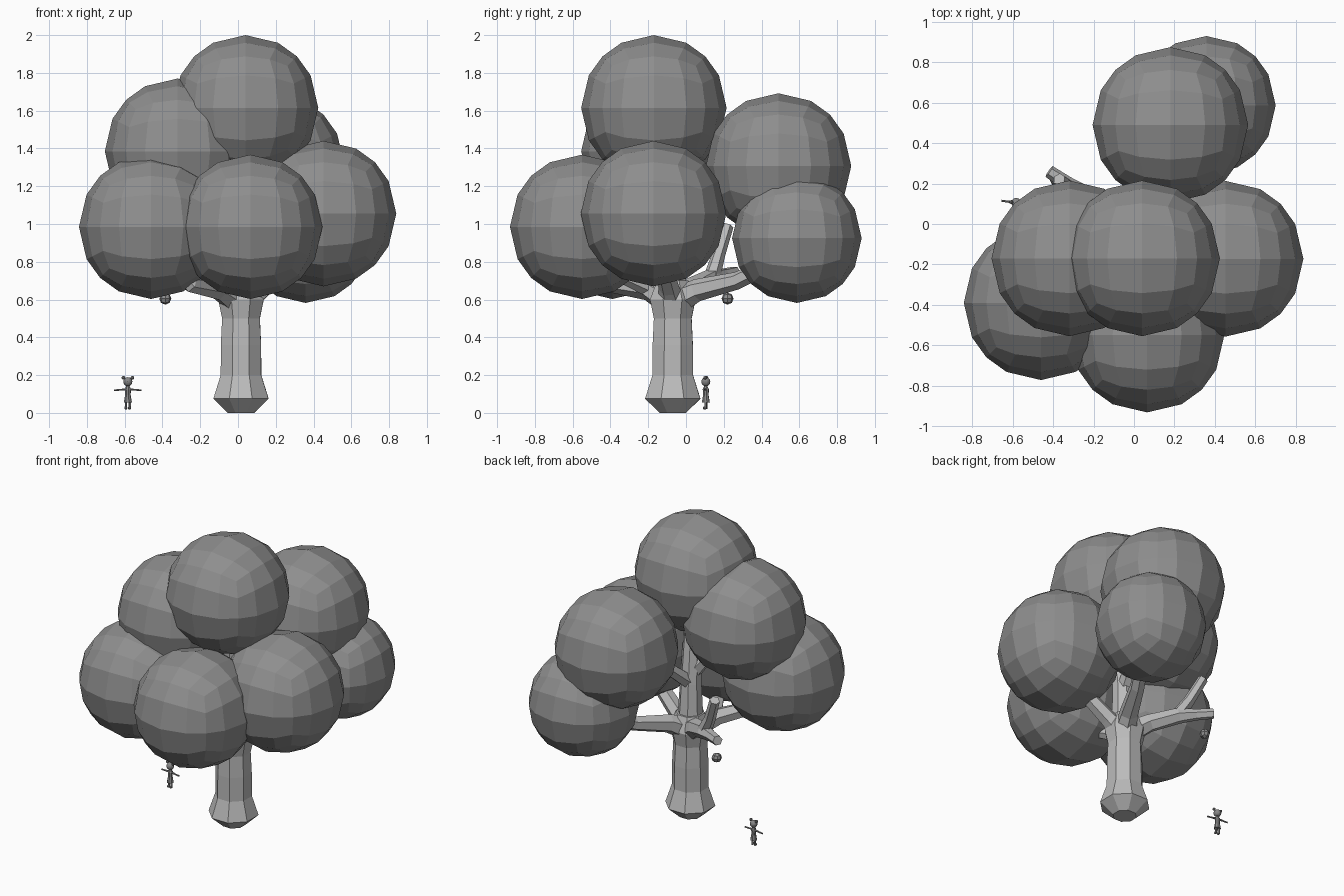
import bpy, bmesh, math
from mathutils import Vector, Matrix

if "Cube" in bpy.data.objects:
    bpy.data.objects.remove(bpy.data.objects["Cube"])


def material(name, v):
    m = bpy.data.materials.new(name)
    m.diffuse_color = (v, v, v, 1)
    m.use_nodes = True
    m.node_tree.nodes["Principled BSDF"].inputs["Base Color"].default_value = m.diffuse_color
    return m


LEAF = material("leaf grey", 0.27)
BARK = material("bark light grey", 0.5)
FIGURE = material("figure grey", 0.25)


def finish(bm, name, mat):
    bmesh.ops.recalc_face_normals(bm, faces=bm.faces)
    me = bpy.data.meshes.new(name)
    bm.to_mesh(me)
    bm.free()
    me.materials.append(mat)
    ob = bpy.data.objects.new(name, me)
    bpy.context.collection.objects.link(ob)
    return ob


def ball(name, centre, r, mat, cuts=3):
    """Cube with an even grid, pushed out to a sphere."""
    bm = bmesh.new()
    bmesh.ops.create_cube(bm, size=2)
    bmesh.ops.subdivide_edges(bm, edges=bm.edges[:], cuts=cuts, use_grid_fill=True)
    for v in bm.verts:
        v.co = v.co.normalized() * r + Vector(centre)
    return finish(bm, name, mat)


def tube(name, path, mat, sides=6):
    """Faceted tube through (x, y, z, radius) points."""
    bm = bmesh.new()
    pts = [Vector(p[:3]) for p in path]
    rings = []
    for i, p in enumerate(pts):
        d = pts[min(i + 1, len(pts) - 1)] - pts[max(i - 1, 0)]
        a = d.cross(Vector((0.01, 1, 0)))
        a.normalize()
        b = d.normalized().cross(a)
        r = path[i][3]
        rings.append([bm.verts.new(p + r * (a * math.cos(t) + b * math.sin(t)))
                      for t in (2 * math.pi * (k + 0.5) / sides for k in range(sides))])
    for lo, hi in zip(rings, rings[1:]):
        for k in range(sides):
            n = (k + 1) % sides
            bm.faces.new((lo[k], lo[n], hi[n], hi[k]))
    bm.faces.new(rings[0])
    bm.faces.new(rings[-1])
    return finish(bm, name, mat)


# Foliage: seven big faceted balls
clumps = {
    "top": (0.04, -0.17, 1.615, 0.385),
    "front": (0.065, -0.55, 0.985, 0.382),
    "front_left": (-0.46, -0.39, 0.985, 0.382),
    "left": (-0.32, -0.17, 1.385, 0.385),
    "right": (0.453, -0.172, 1.055, 0.385),
    "back": (0.18, 0.49, 1.307, 0.385),
    "back_low": (0.358, 0.587, 0.925, 0.343),
}
for name, (x, y, z, r) in clumps.items():
    ball("foliage_" + name, (x, y, z), r, LEAF)

# Trunk with a flared foot
X, Y = 0.016, -0.07
tube("trunk", [(X, Y, 0.0, 0.075), (X, Y, 0.075, 0.158), (X, Y, 0.2, 0.116),
               (X, Y, 0.36, 0.115), (X, Y, 0.5, 0.108), (X, Y, 0.6, 0.13),
               (X, Y, 0.7, 0.09)], BARK, 8)

# Central leader and limbs running into the foliage
tube("leader", [(X, Y, 0.6, 0.085), (0.02, -0.08, 0.9, 0.068),
                (0.035, -0.13, 1.4, 0.05)], BARK, 8)
limbs = {
    "front_left": [(X, Y, 0.58, 0.08), (-0.1, -0.2, 0.65, 0.055),
                   (-0.25, -0.4, 0.68, 0.045), (-0.4, -0.42, 0.85, 0.035)],
    "front": [(-0.08, -0.2, 0.66, 0.045), (0.02, -0.4, 0.75, 0.035)],
    "right": [(X, Y, 0.57, 0.08), (0.13, -0.09, 0.66, 0.055),
              (0.32, -0.13, 0.82, 0.045)],
    "back_low": [(X, Y, 0.58, 0.08), (0.09, 0.06, 0.65, 0.06),
                 (0.2, 0.27, 0.7, 0.047), (0.32, 0.48, 0.8, 0.04)],
    "back": [(0.02, -0.07, 0.9, 0.05), (0.08, 0.1, 1.05, 0.04),
             (0.16, 0.35, 1.2, 0.035)],
    "left": [(0.02, -0.09, 0.95, 0.05), (-0.2, -0.15, 1.25, 0.035)],
    "back_left": [(X, Y, 0.58, 0.08), (-0.1, 0.03, 0.66, 0.058),
                  (-0.24, 0.14, 0.715, 0.05), (-0.33, 0.2, 0.73, 0.036),
                  (-0.42, 0.26, 0.745, 0.032)],
    "back_left_prong": [(-0.23, 0.135, 0.71, 0.045), (-0.3, 0.17, 0.83, 0.036),
                        (-0.37, 0.22, 0.99, 0.032)],
}
for name, path in limbs.items():
    tube("limb_" + name, path, BARK)

# Small fruit under the open limb
ball("fruit", (-0.385, 0.22, 0.605), 0.032, LEAF, 1)

# Tiny figure standing beside the tree, arms held out
fx, fy = -0.583, 0.105
parts = [
    ball("figure_head", (fx, fy, 0.165), 0.024, FIGURE, 3),
    tube("figure_dress", [(fx, fy, 0.055, 0.022), (fx, fy, 0.095, 0.015),
                          (fx, fy, 0.125, 0.017), (fx, fy, 0.145, 0.007)], FIGURE, 8),
]
for side, s in (("left", -1), ("right", 1)):
    parts.append(tube("figure_arm_" + side, [(fx, fy, 0.125, 0.008),
                 (fx + s * 0.04, fy, 0.122, 0.005), (fx + s * 0.073, fy, 0.12, 0.005)], FIGURE))
    parts.append(tube("figure_leg_" + side, [(fx + s * 0.01, fy, 0.02, 0.007),
                 (fx + s * 0.01, fy, 0.07, 0.007)], FIGURE))
    parts.append(ball("figure_shoe_" + side, (fx + s * 0.01, fy - 0.006, 0.026), 0.009, FIGURE, 1))
    parts.append(ball("figure_bun_" + side, (fx + s * 0.024, fy, 0.186), 0.01, FIGURE, 1))

# Turn the figure slightly about its own axis
turn = (Matrix.Translation((fx, fy, 0)) @ Matrix.Rotation(math.radians(-8), 4, 'Z')
        @ Matrix.Translation((-fx, -fy, 0)))
for p in parts:
    p.data.transform(turn)
